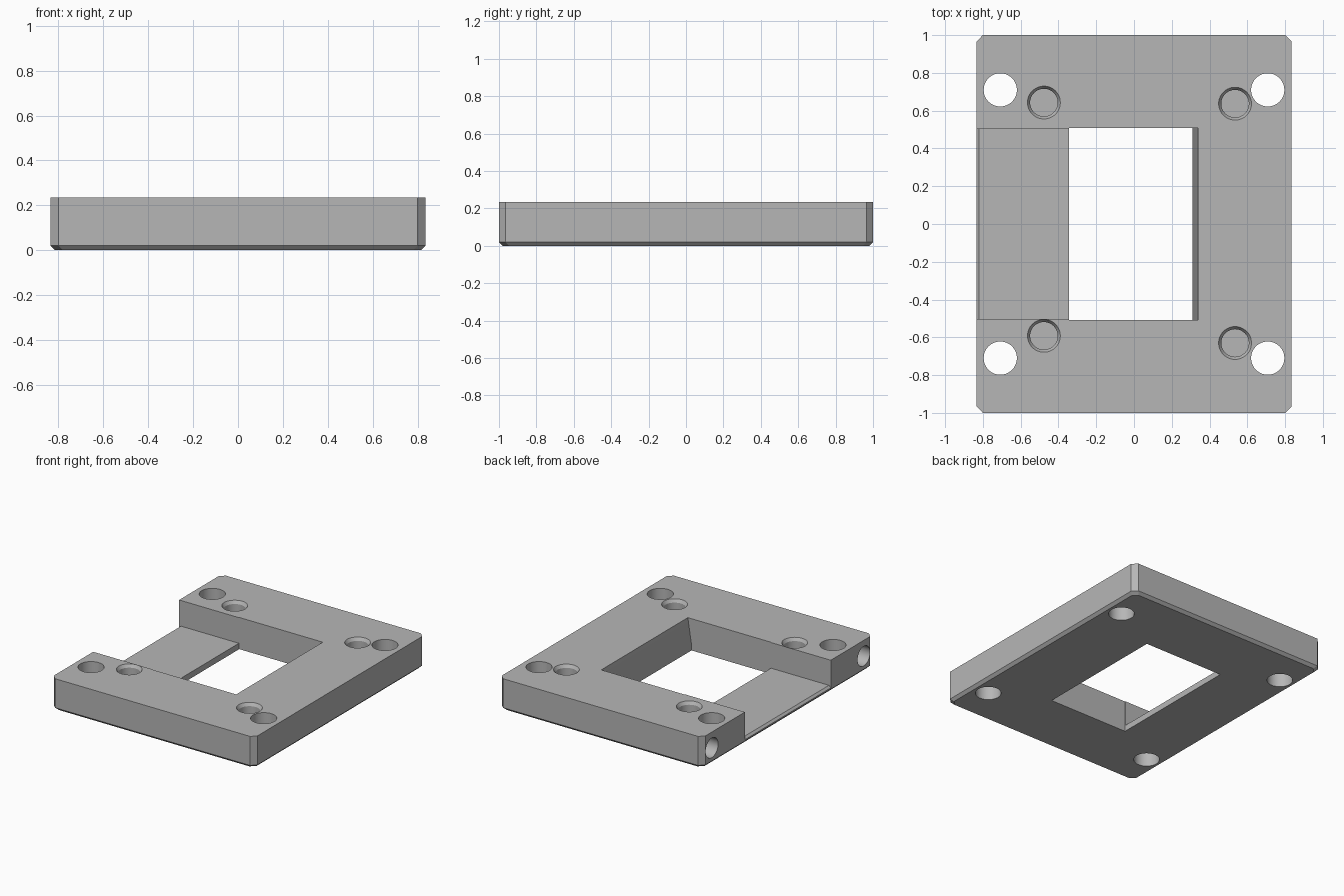
import bpy, bmesh, math
from mathutils import Matrix

if "Cube" in bpy.data.objects:
    bpy.data.objects.remove(bpy.data.objects["Cube"])

W, L, H = 0.835, 1.0, 0.235   # half width, half length, thickness

grey = bpy.data.materials.new("plain_grey")
grey.diffuse_color = (0.47, 0.47, 0.47, 1)
grey.use_nodes = True
grey.node_tree.nodes["Principled BSDF"].inputs["Base Color"].default_value = grey.diffuse_color


def make_object(name, bm):
    bmesh.ops.recalc_face_normals(bm, faces=bm.faces)
    mesh = bpy.data.meshes.new(name)
    bm.to_mesh(mesh)
    bm.free()
    mesh.materials.append(grey)
    ob = bpy.data.objects.new(name, mesh)
    bpy.context.collection.objects.link(ob)
    return ob


def loft(name, rings):
    """Closed solid through rings of equal point count."""
    bm = bmesh.new()
    vs = [[bm.verts.new(p) for p in r] for r in rings]
    n = len(vs[0])
    for a, b in zip(vs, vs[1:]):
        for i in range(n):
            j = (i + 1) % n
            bm.faces.new((a[i], a[j], b[j], b[i]))
    bm.faces.new(vs[0][::-1])
    bm.faces.new(vs[-1])
    return make_object(name, bm)


def corner_cut_ring(inset, z, c=0.035):
    x, y = W - inset, L - inset
    return [(x, y - c, z), (x - c, y, z), (c - x, y, z), (-x, y - c, z),
            (-x, c - y, z), (c - x, -y, z), (x - c, -y, z), (x, c - y, z)]


def circle(r, z, n=48):
    return [(r * math.cos(2 * math.pi * i / n), r * math.sin(2 * math.pi * i / n), z)
            for i in range(n)]


def cut(name, rings, matrix=Matrix()):
    tool = loft(name, rings)
    tool.data.transform(matrix)
    tool.hide_render = True
    m = plate.modifiers.new(name, 'BOOLEAN')
    m.operation, m.solver, m.object = 'DIFFERENCE', 'EXACT', tool
    return tool


def side_profile(points, half):
    return [[(x, y, z) for x, z in points] for y in (-half, half)]


# plate with cut corners and a bevelled underside
plate = loft("base_plate", [corner_cut_ring(0.02, 0), corner_cut_ring(0, 0.02),
                            corner_cut_ring(0, H)])

# central window with one sloping wall
tools = [cut("window_cutter", side_profile(
    [(-0.345, -0.1), (0.31, -0.1), (0.31, 0.045), (0.34, H), (0.346, H + 0.04),
     (-0.345, H + 0.04)], 0.507))]

# shallow channel from the window to the left edge
tools.append(cut("channel_cutter", side_profile(
    [(-0.3, 0.045), (-0.82, 0.045), (-0.9, -0.035), (-0.9, 0.3), (-0.3, 0.3)], 0.503)))

# corner bolt holes
for sx in (-1, 1):
    for sy in (-1, 1):
        tools.append(cut("bolt_hole_cutter", [circle(0.088, -0.1), circle(0.088, 0.4)],
                         Matrix.Translation((sx * 0.708, sy * 0.71, 0))))

# blind pockets with a countersunk rim
for x, y in ((-0.477, 0.643), (0.535, 0.637), (-0.477, -0.592), (0.535, -0.63)):
    tools.append(cut("pocket_cutter", [circle(0.073, 0.08), circle(0.073, H - 0.022),
                                       circle(0.087, H), circle(0.087, H + 0.05)],
                     Matrix.Translation((x, y, 0))))

# side holes in the left edge
for sy in (-1, 1):
    tools.append(cut("side_hole_cutter", [circle(0.073, -0.1), circle(0.073, 0.2)],
                     Matrix.Translation((-W, sy * 0.89, 0.118)) @ Matrix.Rotation(math.pi / 2, 4, 'Y')))

# apply the cuts, remove the cutters, smooth the hole walls
bpy.context.view_layer.objects.active = plate
plate.select_set(True)
for m in list(plate.modifiers):
    bpy.ops.object.modifier_apply(modifier=m.name)
for t in tools:
    bpy.data.objects.remove(t, do_unlink=True)
bpy.ops.object.shade_smooth_by_angle(angle=math.radians(25))
